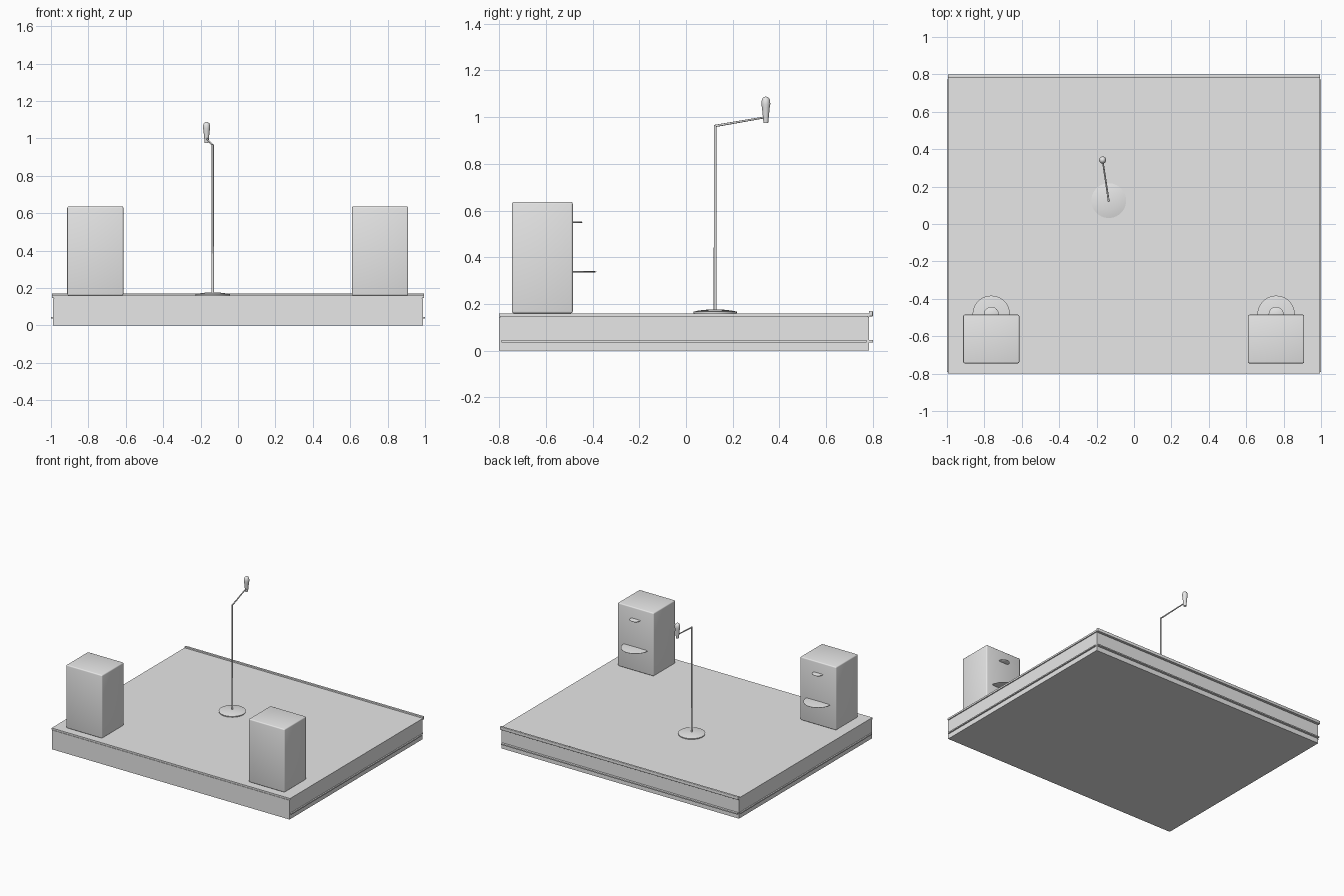
import bpy
import bmesh
from math import radians
from mathutils import Vector

old = bpy.data.objects.get("Cube")
if old:
    bpy.data.objects.remove(old, do_unlink=True)

grey = bpy.data.materials.new("light grey")
grey.use_nodes = True
grey.diffuse_color = (0.8, 0.8, 0.8, 1)
grey.node_tree.nodes["Principled BSDF"].inputs["Base Color"].default_value = (0.8, 0.8, 0.8, 1)


def finish(name, bm):
    mesh = bpy.data.meshes.new(name)
    bmesh.ops.recalc_face_normals(bm, faces=bm.faces)
    bm.to_mesh(mesh)
    bm.free()
    mesh.materials.append(grey)
    ob = bpy.data.objects.new(name, mesh)
    bpy.context.collection.objects.link(ob)
    return ob


def smooth(ob, angle=40):
    bpy.ops.object.select_all(action="DESELECT")
    bpy.context.view_layer.objects.active = ob
    ob.select_set(True)
    bpy.ops.object.shade_smooth_by_angle(angle=radians(angle))


def box(name, low, high, bevel=0):
    low, high = Vector(low), Vector(high)
    bm = bmesh.new()
    bmesh.ops.create_cube(bm, size=1)
    bmesh.ops.scale(bm, vec=high - low, verts=bm.verts)
    bmesh.ops.translate(bm, vec=(low + high) / 2, verts=bm.verts)
    if bevel:
        bmesh.ops.bevel(bm, geom=bm.edges[:], offset=bevel, segments=3,
                        profile=0.5, affect="EDGES")
    ob = finish(name, bm)
    if bevel:
        smooth(ob)
    return ob


def lathe(name, profile, centre, steps=40):
    """Spin (radius, height) points around a vertical axis."""
    bm = bmesh.new()
    verts = [bm.verts.new((r, 0, z)) for r, z in profile]
    edges = [bm.edges.new(pair) for pair in zip(verts, verts[1:])]
    bmesh.ops.spin(bm, geom=verts + edges, cent=(0, 0, 0), axis=(0, 0, 1),
                   angle=radians(360), steps=steps)
    bmesh.ops.remove_doubles(bm, verts=bm.verts, dist=0.0001)
    bmesh.ops.translate(bm, vec=centre, verts=bm.verts)
    ob = finish(name, bm)
    smooth(ob)
    return ob


def rod(name, start, end, r1, r2):
    start, end = Vector(start), Vector(end)
    axis = end - start
    bm = bmesh.new()
    bmesh.ops.create_cone(bm, cap_ends=True, segments=16, radius1=r1, radius2=r2,
                          depth=axis.length)
    bmesh.ops.rotate(bm, verts=bm.verts,
                     matrix=axis.to_track_quat("Z", "Y").to_matrix())
    bmesh.ops.translate(bm, vec=(start + end) / 2, verts=bm.verts)
    smooth(finish(name, bm))


# Stage platform, deck and raised rear lip
box("stage_base", (-0.99, -0.8, 0), (0.99, 0.783, 0.145))
box("stage_deck", (-0.995, -0.8, 0.147), (0.995, 0.785, 0.16))
box("deck_underlay", (-0.985, -0.795, 0.14), (0.985, 0.78, 0.15))
box("rear_lip", (-0.995, 0.783, 0.147), (0.995, 0.8, 0.17), 0.003)

# Thin trim strips along the sides and back
box("rear_trim", (-0.985, 0.78, 0.036), (0.985, 0.8, 0.045))
for side, s in (("left", 1), ("right", -1)):
    xs = sorted((s * 0.985, s * 1.0))
    box(side + "_trim", (xs[0], -0.79, 0.036), (xs[1], 0.773, 0.045))

# Speaker cabinets with thin round plates projecting from the rear
for side, x in (("left", 0.76), ("right", -0.763)):
    box(side + "_speaker", (x - 0.15, -0.745, 0.16), (x + 0.15, -0.485, 0.637), 0.008)
    for part, radius, z in (("woofer", 0.1, 0.338), ("tweeter", 0.04, 0.55)):
        disc = [(0, -0.004), (radius * 0.9, -0.004), (radius, -0.001),
                (radius, 0.001), (radius * 0.9, 0.003), (0, 0.004)]
        lathe(f"{side}_{part}", disc, (x, -0.483, z))

# Microphone stand
lathe("stand_base", [(0, 0), (0.092, 0), (0.093, 0.007), (0.075, 0.011),
                     (0.05, 0.0145), (0.025, 0.0165), (0, 0.0175)],
      (-0.135, 0.125, 0.16))
rod("stand_pole", (-0.135, 0.125, 0.17), (-0.135, 0.125, 0.967), 0.0065, 0.0055)
rod("stand_arm", (-0.135, 0.122, 0.962), (-0.168, 0.342, 1.0), 0.005, 0.004)

# Microphone: tapered handle with a rounded head
lathe("microphone", [(0, 0), (0.01, 0), (0.0165, 0.065), (0.019, 0.08),
                     (0.0185, 0.095), (0.014, 0.107), (0.007, 0.112), (0, 0.113)],
      (-0.168, 0.342, 0.975), 24)
